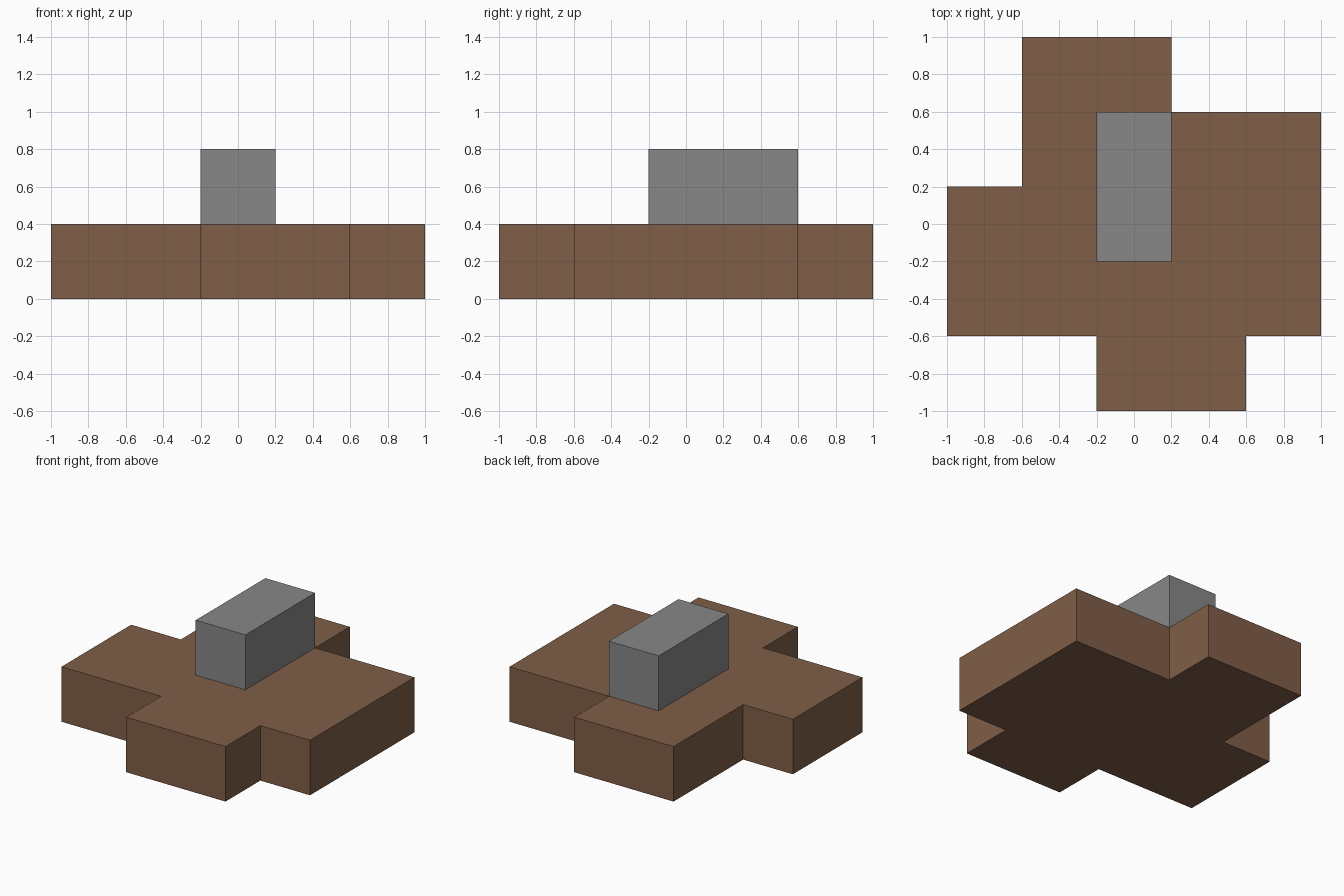
import bpy
import bmesh

default = bpy.data.objects.get("Cube")
if default:
    bpy.data.objects.remove(default, do_unlink=True)


def make_material(name, rgb):
    mat = bpy.data.materials.new(name)
    mat.use_nodes = True
    colour = (*rgb, 1.0)
    mat.diffuse_color = colour
    bsdf = next(n for n in mat.node_tree.nodes if n.type == "BSDF_PRINCIPLED")
    bsdf.inputs["Base Color"].default_value = colour
    return mat


def extruded_slab(name, outline, bottom, top, mat):
    """Flat-faced solid made by raising a counter-clockwise outline."""
    bm = bmesh.new()
    base = bm.faces.new([bm.verts.new((x, y, bottom)) for x, y in outline])
    raised = bmesh.ops.extrude_face_region(bm, geom=[base], use_keep_orig=True)
    lid = [v for v in raised["geom"] if isinstance(v, bmesh.types.BMVert)]
    bmesh.ops.translate(bm, verts=lid, vec=(0, 0, top - bottom))
    bmesh.ops.recalc_face_normals(bm, faces=bm.faces)
    mesh = bpy.data.meshes.new(name)
    bm.to_mesh(mesh)
    bm.free()
    mesh.materials.append(mat)
    obj = bpy.data.objects.new(name, mesh)
    bpy.context.collection.objects.link(obj)
    return obj


brown = make_material("earth brown", (0.215, 0.112, 0.064))
grey = make_material("stone grey", (0.245, 0.245, 0.245))

# Stepped ground slab
ground_outline = [
    (-0.2, -1), (0.6, -1), (0.6, -0.6), (1, -0.6), (1, 0.6), (0.2, 0.6),
    (0.2, 1), (-0.6, 1), (-0.6, 0.2), (-1, 0.2), (-1, -0.6), (-0.2, -0.6),
]
extruded_slab("ground_slab", ground_outline, 0, 0.4, brown)

# Stone block standing on the slab
block_outline = [(-0.2, -0.2), (0.2, -0.2), (0.2, 0.6), (-0.2, 0.6)]
extruded_slab("stone_block", block_outline, 0.4, 0.8, grey)
